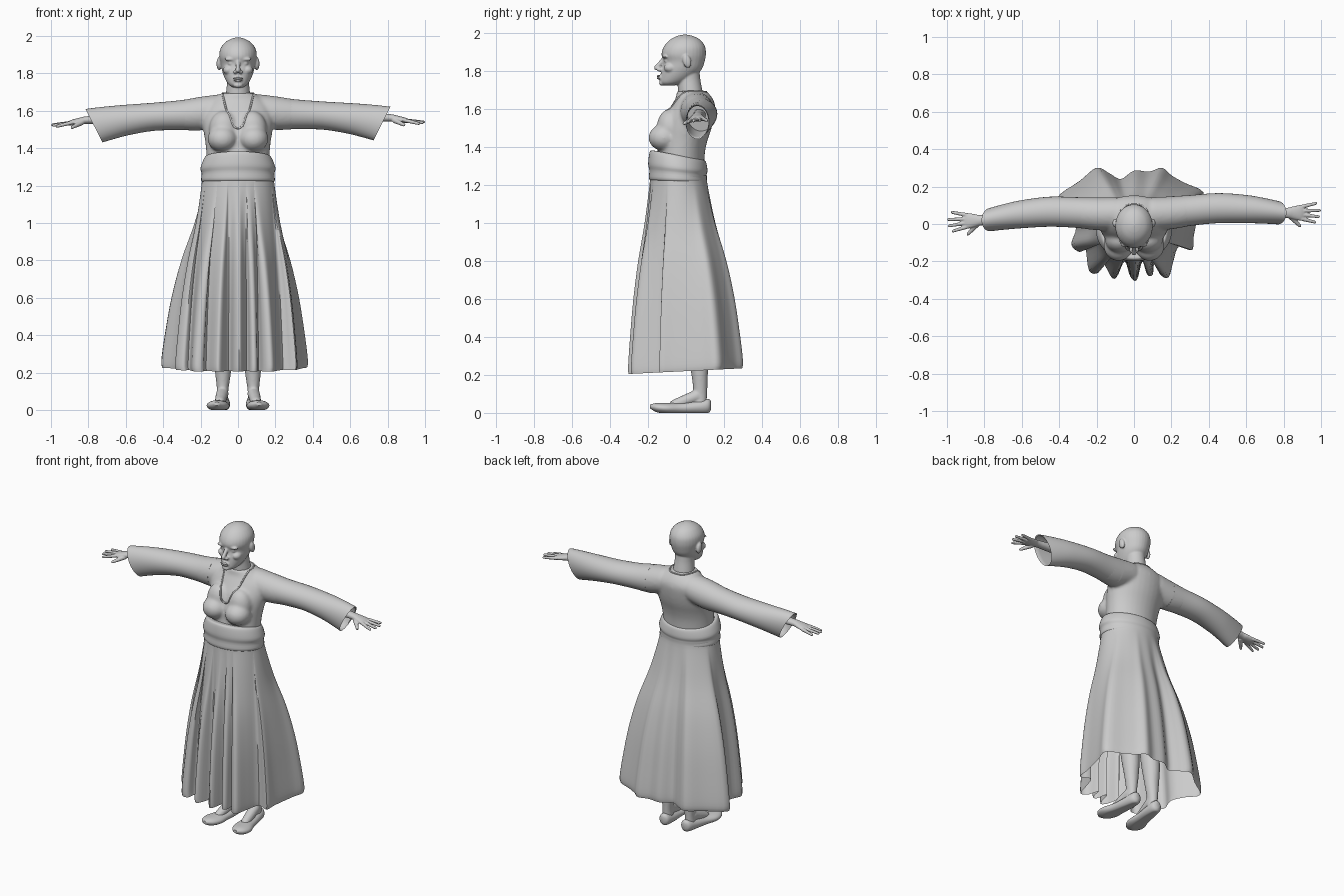
import bpy, bmesh, math
from mathutils import Vector, Matrix
from mathutils.bvhtree import BVHTree

if "Cube" in bpy.data.objects:
    bpy.data.objects.remove(bpy.data.objects["Cube"])

grey = bpy.data.materials.new("plain_grey")
grey.use_nodes = True
grey.diffuse_color = (0.6, 0.6, 0.6, 1)
grey.node_tree.nodes["Principled BSDF"].inputs["Base Color"].default_value = (0.6, 0.6, 0.6, 1)
X, Y, Z = Vector((1, 0, 0)), Vector((0, 1, 0)), Vector((0, 0, 1))


def spline(rows, k=4, closed=False):
    """Catmull-Rom interpolation of equal-length tuples."""
    n = len(rows)
    pick = (lambda i: rows[i % n]) if closed else (lambda i: rows[max(0, min(n - 1, i))])
    out = []
    for i in range(n if closed else n - 1):
        for j in range(k):
            t = j / k
            out.append(tuple(
                b + t / 2 * (c - a + t * (2 * a - 5 * b + 4 * c - d + t * (3 * (b - c) + d - a)))
                for a, b, c, d in zip(pick(i - 1), pick(i), pick(i + 1), pick(i + 2))))
    return out if closed else out + [tuple(rows[-1])]


def oval(c, u, v, n=32):
    return [Vector(c) + u * math.cos(a) + v * math.sin(a)
            for a in (2 * math.pi * i / n for i in range(n))]


def loft(bm, rings, cap=True):
    vs = [[bm.verts.new(p) for p in r] for r in rings]
    n = len(vs[0])
    for a, b in zip(vs, vs[1:]):
        for i in range(n):
            bm.faces.new((a[i], a[(i + 1) % n], b[(i + 1) % n], b[i]))
    if cap:
        bm.faces.new(vs[0])
        bm.faces.new(vs[-1])


def column(bm, rows, k=4):
    """Upright loft from rows of z, x, y, x radius, y radius."""
    loft(bm, [oval((x, y, z), X * rx, Y * ry) for z, x, y, rx, ry in spline(rows, k)])


def limb(bm, a, b, ra, rb):
    """Rounded tapered finger-like shape."""
    a, b = Vector(a), Vector(b)
    d = (b - a).normalized()
    u = d.orthogonal().normalized()
    v = d.cross(u)
    rows = [(a - d * ra * .8, ra * .5), (a, ra), (a.lerp(b, .5), (ra + rb) / 2),
            (b - d * rb, rb), (b - d * rb * .3, rb * .7), (b, rb * .2)]
    loft(bm, [oval(p, u * r, v * r, 12) for p, r in rows])


def ball(bm, c, r, tilt=0):
    m = Matrix.Translation(c) @ Matrix.Rotation(tilt, 4, 'X') @ Matrix.Diagonal((*r, 1))
    bmesh.ops.create_uvsphere(bm, u_segments=20, v_segments=14, radius=1, matrix=m)


def finish(name, bm, voxel=0, smooth=3):
    bmesh.ops.recalc_face_normals(bm, faces=bm.faces)
    me = bpy.data.meshes.new(name)
    bm.to_mesh(me)
    bm.free()
    me.materials.append(grey)
    me.shade_smooth()
    me.set_sharp_from_angle(angle=math.radians(50))
    ob = bpy.data.objects.new(name, me)
    bpy.context.collection.objects.link(ob)
    if voxel:
        r = ob.modifiers.new("fuse", 'REMESH')
        r.mode, r.voxel_size, r.use_smooth_shade = 'VOXEL', voxel, True
        s = ob.modifiers.new("soften", 'SMOOTH')
        s.factor, s.iterations = .5, smooth
    return ob


def arm_side(s, p):
    """Place an arm point on either side; the right arm sits lower and further forward."""
    if s > 0:
        return Vector(p)
    return Vector((-p[0], p[1] - .055 * max(0, p[0] - .1), p[2] - .015 * p[0]))


# Head with face and neck
bm = bmesh.new()
column(bm, [(1.725, 0, -.09, .028, .03), (1.74, 0, -.07, .05, .067), (1.77, 0, -.045, .069, .09),
            (1.81, 0, -.023, .084, .106), (1.85, 0, -.011, .092, .109), (1.89, 0, -.012, .1, .117),
            (1.93, 0, -.008, .095, .108), (1.965, 0, -.005, .07, .08),
            (1.985, 0, -.005, .036, .042), (1.993, 0, -.005, .006, .006)])
column(bm, [(1.6, 0, .035, .075, .07), (1.7, 0, .022, .064, .064), (1.76, 0, .015, .058, .06),
            (1.82, 0, .01, .06, .06)])
limb(bm, (0, -.112, 1.868), (0, -.165, 1.808), .012, .013)
ball(bm, (0, -.13, 1.767), (.026, .02, .014))
ball(bm, (0, -.128, 1.737), (.024, .014, .014))
for s in (-1, 1):
    ball(bm, (s * .014, -.138, 1.808), (.012, .016, .01))
    ball(bm, (s * .04, -.11, 1.876), (.034, .014, .009))
    ball(bm, (s * .037, -.1, 1.853), (.018, .015, .01))
    ball(bm, (s * .05, -.082, 1.818), (.03, .035, .026))
    ball(bm, (s * .101, .005, 1.852), (.014, .022, .036), .25)
finish("head", bm, .005)

# Lips
bm = bmesh.new()
for z, y, w in ((1.774, -.146, .026), (1.763, -.145, .022)):
    ball(bm, (0, y, z), (w, .008, .006))
finish("lips", bm)

# Bodice with bust and shoulders
sleeve_rows = [(.1, .055, 1.605, .088, .085), (.2, .06, 1.588, .088, .09), (.3, .072, 1.582, .082, .08),
               (.45, .085, 1.575, .08, .075), (.6, .08, 1.56, .075, .08),
               (.7, .07, 1.545, .068, .086), (.77, .06, 1.532, .062, .09)]
bm = bmesh.new()
column(bm, [(1.3, 0, -.035, .165, .13), (1.38, 0, -.025, .17, .126), (1.44, 0, -.015, .176, .13),
            (1.5, 0, 0, .186, .135), (1.56, 0, .018, .192, .13), (1.62, 0, .038, .185, .115),
            (1.66, 0, .042, .145, .096), (1.695, 0, .03, .085, .078)])
for s in (-1, 1):
    ball(bm, (s * .083, -.115, 1.45), (.08, .083, .07))
    ball(bm, (s * .075, -.085, 1.5), (.08, .07, .1))
    loft(bm, [[arm_side(s, p) for p in oval((x, y, z), Y * ry, Z * rz)]
              for x, y, z, ry, rz in spline(sleeve_rows[:3])])
torso = finish("bodice", bm, .009, 8)

# Neckline edging draped on the bodice
bpy.context.view_layer.update()
tree = BVHTree.FromObject(torso, bpy.context.evaluated_depsgraph_get())
half = [(.04, .1, 1.69), (.078, .05, 1.7), (.08, -.02, 1.68), (.06, -.09, 1.6), (.03, -.14, 1.54)]
path = [(0, -.15, 1.51)] + [(-x, y, z) for x, y, z in half[::-1]] + half
path = [tree.find_nearest(Vector(p))[0] for p in spline(path, 5, True)]
bm = bmesh.new()
rings = []
for i, p in enumerate(path):
    d = (path[(i + 1) % len(path)] - path[i - 1]).normalized()
    u = d.cross(Y + Z * .3).normalized()
    rings.append(oval(p, u * .005, d.cross(u) * .005, 8))
loft(bm, rings + rings[:1], False)
finish("neckline", bm)

# Sleeves with an open, slanted, lined cuff
for s, side in ((1, "left"), (-1, "right")):
    rings = []
    outer = spline(sleeve_rows[1:])
    lining = [(x - .004, y, z, ry * .94, rz * .94) for x, y, z, ry, rz in outer[:-10:-2]]
    for x, y, z, ry, rz in outer + lining:
        slant = .045 * max(0, (x - .45) / .32)
        ring = oval((x, y, z), Y * ry, Z * rz)
        for p in ring:
            p.x += slant * (p.z - z) / rz
        rings.append([arm_side(s, p) for p in ring])
    bm = bmesh.new()
    loft(bm, rings)
    finish(side + "_sleeve", bm)

    # Forearm, palm, fingers and thumb
    bm = bmesh.new()
    rows = [(.6, .07, 1.57, .034, .03), (.8, .06, 1.563, .027, .021), (.85, .06, 1.557, .034, .018),
            (.89, .06, 1.55, .042, .015), (.91, .06, 1.546, .036, .01)]
    loft(bm, [oval((x, y, z), Y * ry, Z * rz) for x, y, z, ry, rz in spline(rows)])
    for y0, x1, y1, z1 in ((.028, .975, .008, 1.53), (.05, .995, .038, 1.536),
                           (.071, 1.0, .073, 1.54), (.092, .98, .112, 1.54)):
        limb(bm, (.895, y0, 1.549), (x1, y1, z1), .011, .008)
    limb(bm, (.835, .042, 1.55), (.893, -.016, 1.522), .015, .009)
    for v in bm.verts:
        v.co = arm_side(s, v.co)
    finish(side + "_hand", bm, .004, 2)

# Sash, higher at the front than the back
bm = bmesh.new()
rows = [(1.215, .18, .14), (1.225, .197, .152), (1.26, .194, .15), (1.285, .201, .156),
        (1.32, .19, .153), (1.345, .176, .146), (1.35, .162, .132)]
rings = []
for z, rx, ry in spline(rows, 3):
    ring = oval((0, -.043, z), X * rx, Y * ry, 48)
    for p in ring:
        p.z -= p.y * (.04 + 1.1 * (z - 1.215))
    rings.append(ring)
loft(bm, rings)
finish("sash", bm)

# Pleated skirt: oval waist spreading into a folded hem
hem = [(.35, .08), (.37, .17), (.27, .22), (.2, .26), (.15, .3), (.08, .28), (0, .285), (-.07, .24),
       (-.13, .27), (-.2, .3), (-.29, .23), (-.41, .14), (-.35, .06), (-.31, -.02), (-.335, -.11),
       (-.29, -.15), (-.26, -.13), (-.24, -.25), (-.19, -.26), (-.17, -.2), (-.12, -.285),
       (-.09, -.28), (-.05, -.2), (-.02, -.28), (.015, -.3), (.045, -.2), (.07, -.27), (.1, -.27),
       (.11, -.2), (.14, -.27), (.185, -.285), (.21, -.2), (.24, -.12), (.31, -.14), (.32, -.06)]
hem = spline(hem, 4, True)
rows = [(1.25, 0), (1.2, .02), (1, .25), (.8, .55), (.6, .77), (.4, .92), (.26, 1), (.22, .98)]
rings = []
for z, t in spline(rows):
    ring = []
    for x, y in hem:
        a = math.atan2((y + .04) / .8, x)
        waist = Vector((.193 * math.cos(a), -.04 + .15 * math.sin(a)))
        p = waist.lerp(Vector((x, y)), t)
        ring.append(Vector((p.x, p.y, z + .05 * y * t)))
    rings.append(ring)
bm = bmesh.new()
loft(bm, rings, False)
finish("skirt", bm)

# Legs and slip-on shoes
for s, side in ((1, "left"), (-1, "right")):
    bm = bmesh.new()
    column(bm, [(.03, s * .082, .07, .033, .038), (.1, s * .082, .075, .03, .036),
                (.2, s * .08, .072, .042, .043), (.35, s * .08, .06, .054, .06),
                (.55, s * .08, .03, .055, .06), (.9, s * .085, 0, .08, .08)])
    limb(bm, (s * .083, .06, .09), (s * .1, -.09, .03), .034, .028)
    finish(side + "_leg", bm, .007)
    bm = bmesh.new()
    rows = [(.132, .08, .045, .012, .02), (.115, .08, .042, .034, .038), (.05, .085, .035, .043, .035),
            (-.03, .095, .03, .048, .03), (-.1, .107, .03, .06, .029),
            (-.155, .112, .034, .046, .024), (-.19, .113, .04, .012, .01)]
    loft(bm, [oval((s * x, y, z), X * rx, Z * rz) for y, x, z, rx, rz in spline(rows)])
    for v in bm.verts:
        v.co.z = max(v.co.z, .006) - .006
    finish(side + "_shoe", bm)
